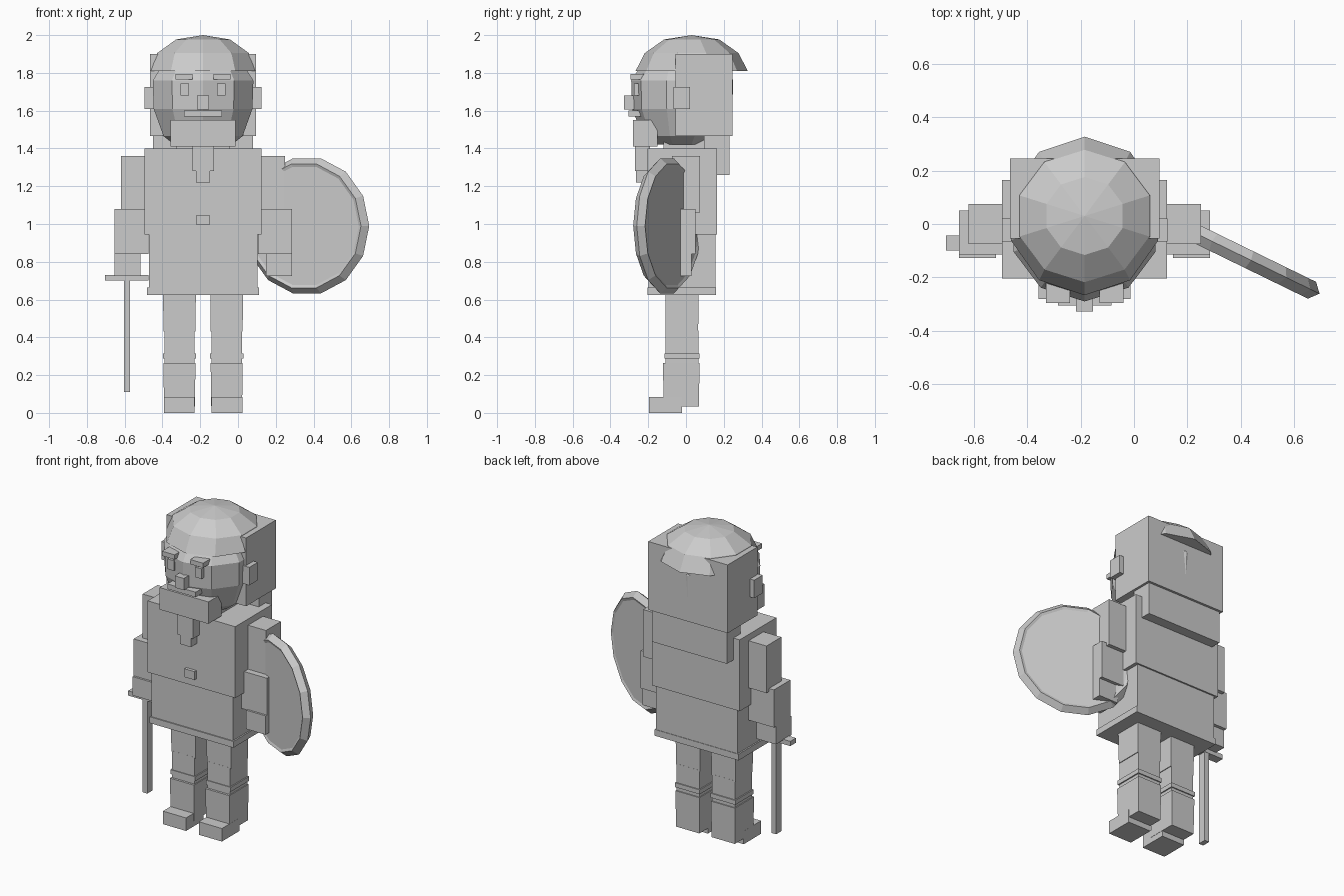
import bpy, bmesh, math
from mathutils import Matrix, Vector

if "Cube" in bpy.data.objects:
    bpy.data.objects.remove(bpy.data.objects["Cube"])

CX = -0.185  # the figure's own centre line

grey = bpy.data.materials.new("plain_grey")
grey.diffuse_color = (0.6, 0.6, 0.6, 1)
grey.use_nodes = True
grey.node_tree.nodes["Principled BSDF"].inputs["Base Color"].default_value = grey.diffuse_color


def finish(name, bm):
    bmesh.ops.recalc_face_normals(bm, faces=bm.faces)
    me = bpy.data.meshes.new(name)
    bm.to_mesh(me)
    bm.free()
    me.materials.append(grey)
    ob = bpy.data.objects.new(name, me)
    bpy.context.collection.objects.link(ob)
    return ob


def box(name, x, y, z, taper=1.0):
    """Box from ranges; taper scales the bottom face in x and y."""
    bm = bmesh.new()
    bmesh.ops.create_cube(bm, size=1)
    c = [(r[0] + r[1]) / 2 for r in (x, y, z)]
    s = [r[1] - r[0] for r in (x, y, z)]
    for v in bm.verts:
        t = taper if v.co.z < 0 else 1.0
        v.co = Vector((c[0] + v.co.x * s[0] * t, c[1] + v.co.y * s[1] * t, c[2] + v.co.z * s[2]))
    return finish(name, bm)


def mid_box(name, half, y, z, taper=1.0):
    return box(name, (CX - half, CX + half), y, z, taper)


def pair(name, inner, outer, y, z, taper=1.0):
    """Two boxes mirrored about the centre line, given by distances from it."""
    for side, s in (("left", 1), ("right", -1)):
        xs = sorted((CX + s * inner, CX + s * outer))
        box(side + "_" + name, xs, y, z, taper)


def lathe(name, rings, n, matrix, close_top=True):
    """Faceted solid from (radius_x, radius_y, height) rings."""
    bm = bmesh.new()
    loops = []
    for rx, ry, h in rings:
        if rx == 0:
            loops.append([bm.verts.new((0, 0, h))])
            continue
        loops.append([bm.verts.new((rx * math.cos(a), ry * math.sin(a), h))
                      for a in (2 * math.pi * i / n - math.pi / 2 for i in range(n))])
    for a, b in zip(loops, loops[1:]):
        for i in range(n):
            j = (i + 1) % n
            if len(b) == 1:
                bm.faces.new((a[i], a[j], b[0]))
            else:
                bm.faces.new((a[i], a[j], b[j], b[i]))
    for l in (loops[0], loops[-1]):
        if len(l) > 1:
            bm.faces.new(l)
    bm.transform(matrix)
    return finish(name, bm)


# Head and rounded cap
lathe("head", [(0.16, 0.16, 1.42), (0.22, 0.21, 1.465), (0.275, 0.265, 1.61),
               (0.28, 0.27, 1.76), (0.2, 0.19, 1.88)], 10, Matrix.Translation((CX, -0.02, 0)))
lathe("cap", [(0.29, 0.297, 1.81), (0.255, 0.248, 1.905), (0.15, 0.146, 1.977), (0, 0, 2.0)],
      10, Matrix.Translation((CX, 0.03, 0)))

# Blocky hair, nape and neck
mid_box("hair_block", 0.28, (-0.055, 0.245), (1.465, 1.9))
mid_box("nape_hair", 0.265, (0.095, 0.23), (1.26, 1.47))
mid_box("neck", 0.14, (-0.12, 0.1), (1.38, 1.48))
mid_box("ears", 0.31, (-0.065, 0.02), (1.61, 1.725))

# Face
pair("eyebrow", 0.055, 0.145, (-0.295, -0.2), (1.765, 1.795))
pair("eye", 0.075, 0.12, (-0.275, -0.2), (1.68, 1.745))
mid_box("nose", 0.032, (-0.327, -0.24), (1.605, 1.68))
mid_box("moustache", 0.1, (-0.305, -0.2), (1.57, 1.602))

# Beard in stepped blocks
mid_box("beard", 0.172, (-0.28, -0.15), (1.41, 1.55))
mid_box("beard_middle", 0.057, (-0.27, -0.19), (1.28, 1.41))
mid_box("beard_tip", 0.038, (-0.265, -0.19), (1.22, 1.29))

# Tunic
mid_box("chest", 0.309, (-0.205, 0.165), (0.945, 1.4))
mid_box("skirt", 0.287, (-0.198, 0.155), (0.65, 0.95))
mid_box("hem", 0.296, (-0.205, 0.158), (0.625, 0.665))
mid_box("buckle", 0.035, (-0.225, -0.2), (0.995, 1.048))

# Arms
pair("upper_arm", 0.3, 0.435, (-0.075, 0.075), (1.06, 1.36))
pair("forearm", 0.29, 0.47, (-0.115, 0.05), (0.84, 1.08))
pair("hand", 0.332, 0.47, (-0.128, 0.03), (0.725, 0.845))

# Legs
pair("thigh", 0.038, 0.212, (-0.11, 0.067), (0.43, 0.64), 0.97)
pair("knee", 0.045, 0.205, (-0.108, 0.065), (0.26, 0.435))
pair("knee_band", 0.038, 0.213, (-0.113, 0.072), (0.287, 0.315))
pair("boot", 0.04, 0.21, (-0.122, 0.072), (0.035, 0.265), 0.96)
pair("foot", 0.045, 0.208, (-0.195, -0.02), (0.0, 0.083))

# Sword held point down
box("sword_guard", (-0.705, -0.475), (-0.1, -0.043), (0.7, 0.73))
box("sword_blade", (-0.604, -0.571), (-0.098, -0.045), (0.11, 0.71))

# Round shield, turned outward: disc axis along its facing direction
shield_turn = (Matrix.Translation((0.365, -0.1, 0.99)) @ Matrix.Rotation(math.radians(-26), 4, 'Z')
               @ Matrix.Rotation(math.radians(90), 4, 'X') @ Matrix.Rotation(math.radians(90), 4, 'Z'))
lathe("shield", [(0.32, 0.32, -0.028), (0.336, 0.336, -0.034), (0.367, 0.367, 0.0),
                 (0.336, 0.336, 0.036), (0.32, 0.32, 0.03)], 14, shield_turn)
